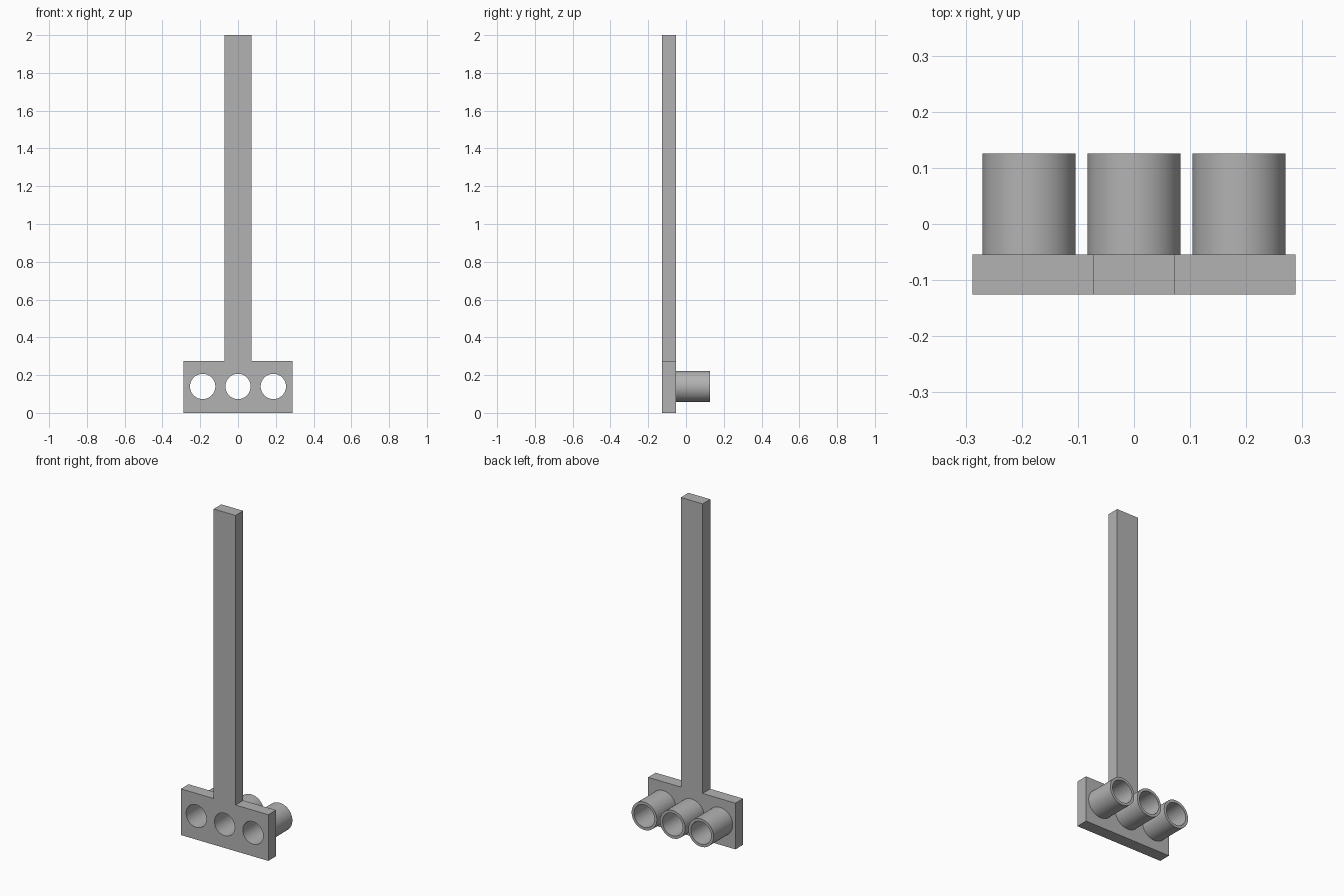
import bpy, bmesh
from math import sin, cos, tau, radians

cube = bpy.data.objects.get("Cube")
if cube:
    bpy.data.objects.remove(cube, do_unlink=True)

grey = bpy.data.materials.new("plain_grey")
grey.use_nodes = True
grey.diffuse_color = (0.45, 0.45, 0.45, 1)
grey.node_tree.nodes["Principled BSDF"].inputs["Base Color"].default_value = grey.diffuse_color

# Shared dimensions
FRONT, SEAM, BACK = -0.126, -0.054, 0.126
HOLE_Z, BORE, OUTER = 0.14, 0.067, 0.083
CENTRES = {"right": -0.187, "middle": 0, "left": 0.187}


def circle(cx, radius, sides=64):
    return [(cx + radius * cos(tau * i / sides), HOLE_Z + radius * sin(tau * i / sides))
            for i in range(sides)]


def extrude_loops(name, loops, y0, y1):
    """Solid from closed x-z outlines; inner outlines become holes."""
    curve = bpy.data.curves.new(name, 'CURVE')
    curve.dimensions = '2D'
    curve.fill_mode = 'BOTH'
    curve.extrude = (y1 - y0) / 2
    for loop in loops:
        spline = curve.splines.new('POLY')
        spline.points.add(len(loop) - 1)
        for point, (x, z) in zip(spline.points, loop):
            point.co = (x, z, 0, 1)
        spline.use_cyclic_u = True
    obj = bpy.data.objects.new(name, curve)
    bpy.context.collection.objects.link(obj)
    obj.rotation_euler.x = radians(90)
    obj.location.y = (y0 + y1) / 2

    bpy.ops.object.select_all(action='DESELECT')
    obj.select_set(True)
    bpy.context.view_layer.objects.active = obj
    bpy.ops.object.convert(target='MESH')
    obj = bpy.context.view_layer.objects.active

    # Weld the caps to the walls and face everything outward
    bm = bmesh.new()
    bm.from_mesh(obj.data)
    bmesh.ops.remove_doubles(bm, verts=bm.verts, dist=0.0001)
    bmesh.ops.recalc_face_normals(bm, faces=bm.faces)
    bm.to_mesh(obj.data)
    bm.free()
    obj.data.materials.clear()
    obj.data.materials.append(grey)
    bpy.ops.object.shade_smooth_by_angle(angle=radians(30))
    return obj


# Upright handle and drilled base plate in one flat piece
half = [(0.288, 0), (0.288, 0.275), (0.072, 0.275), (0.072, 2)]
outline = half + [(-x, z) for x, z in reversed(half)]
extrude_loops("handle_and_plate", [outline] + [circle(x, BORE) for x in CENTRES.values()],
              FRONT, SEAM)

# Open tubes behind the plate
for side, x in CENTRES.items():
    extrude_loops(side + "_tube", [circle(x, OUTER), circle(x, BORE)], SEAM, BACK)
